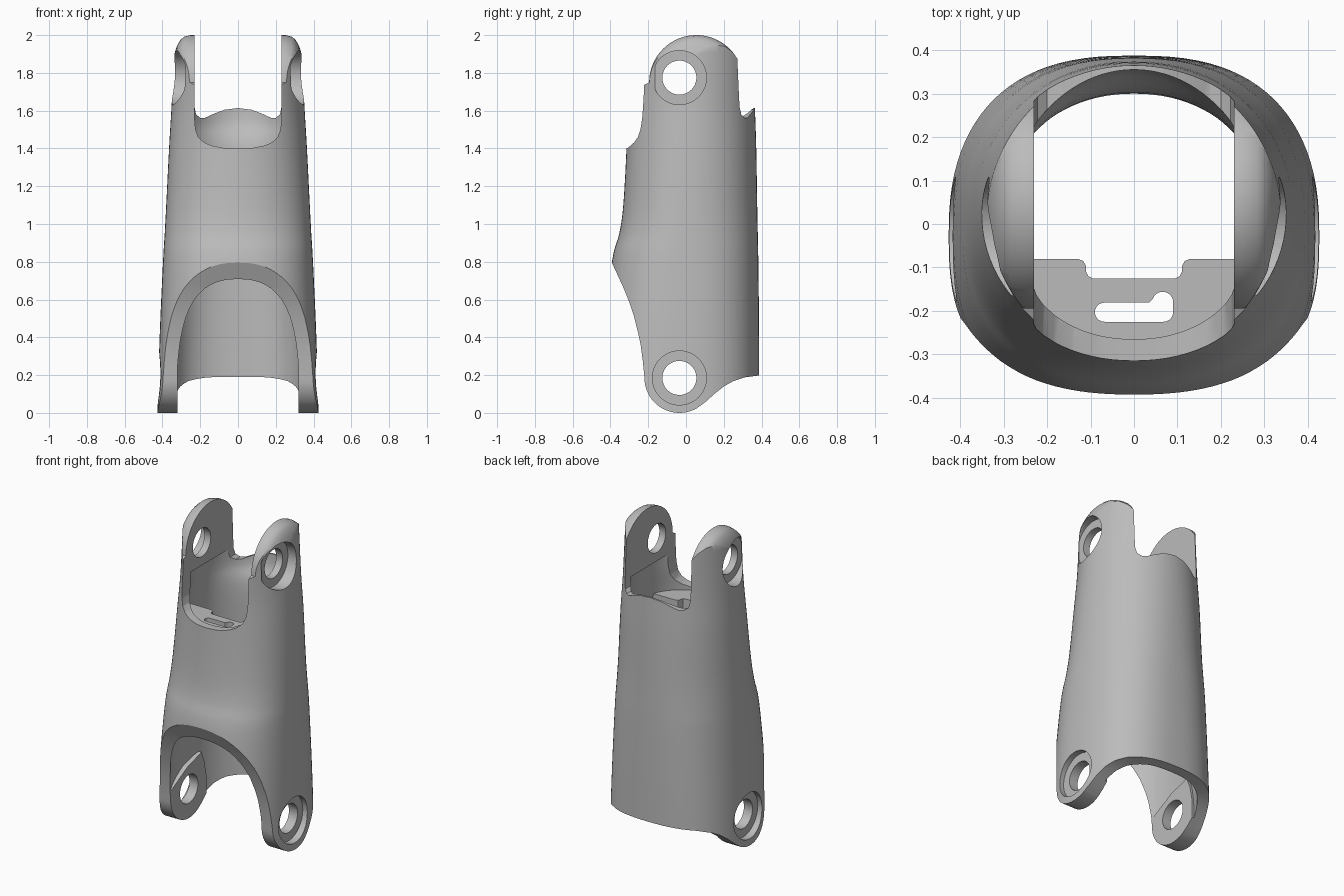
import bpy, bmesh, math
from math import cos, sin, pi, radians

if "Cube" in bpy.data.objects:
    bpy.data.objects.remove(bpy.data.objects["Cube"])

grey = bpy.data.materials.new("plain_grey")
grey.use_nodes = True
grey.diffuse_color = (0.5, 0.5, 0.5, 1)
grey.node_tree.nodes["Principled BSDF"].inputs["Base Color"].default_value = (0.5, 0.5, 0.5, 1)


def loft(name, rings):
    """Closed solid through rings of equal point count."""
    bm = bmesh.new()
    loops = [[bm.verts.new(p) for p in ring] for ring in rings]
    n = len(loops[0])
    for a, b in zip(loops, loops[1:]):
        for i in range(n):
            j = (i + 1) % n
            bm.faces.new((a[i], a[j], b[j], b[i]))
    bm.faces.new(loops[0][::-1])
    bm.faces.new(loops[-1])
    bmesh.ops.recalc_face_normals(bm, faces=bm.faces)
    mesh = bpy.data.meshes.new(name)
    bm.to_mesh(mesh)
    bm.free()
    mesh.materials.append(grey)
    obj = bpy.data.objects.new(name, mesh)
    bpy.context.collection.objects.link(obj)
    return obj


def prism(name, pts, axis, lo, hi):
    """Extrude a 2D outline along an axis."""
    def place(p, t):
        return {"x": (t, p[0], p[1]), "y": (p[0], t, p[1]), "z": (p[0], p[1], t)}[axis]
    return loft(name, [[place(p, t) for p in pts] for t in (lo, hi)])


def arc(cx, cy, r, start, end, steps):
    return [(cx + r * cos(radians(start + (end - start) * i / steps)),
             cy + r * sin(radians(start + (end - start) * i / steps))) for i in range(steps + 1)]


def circle(cx, cy, r, steps=64):
    return arc(cx, cy, r, 0, 360 - 360 / steps, steps - 1)


def boolean(obj, cutter, operation="DIFFERENCE"):
    mod = obj.modifiers.new("cut", "BOOLEAN")
    mod.operation, mod.solver, mod.object = operation, "EXACT", cutter
    bpy.context.view_layer.objects.active = obj
    bpy.ops.object.modifier_apply(modifier=mod.name)
    bpy.data.objects.remove(cutter)


def smooth_stations(stations, steps=4):
    """Catmull-Rom interpolation between cross-section stations."""
    s = [stations[0]] + stations + [stations[-1]]
    out = []
    for p0, p1, p2, p3 in zip(s, s[1:], s[2:], s[3:]):
        for k in range(steps):
            t = k / steps
            out.append([0.5 * (2 * b + (c - a) * t + (2 * a - 5 * b + 4 * c - d) * t * t
                               + (3 * b - a - 3 * c + d) * t ** 3)
                        for a, b, c, d in zip(p0, p1, p2, p3)])
    return out + [list(stations[-1])]


def section(z, a, front, back, mid, power, n=96):
    """Rounded cross-section with separate front and back depth."""
    ring = []
    for i in range(n):
        c, s = cos(2 * pi * i / n), sin(2 * pi * i / n)
        depth = back - mid if s > 0 else mid - front
        ring.append((a * math.copysign(abs(c) ** (2 / power), c),
                     mid + depth * math.copysign(abs(s) ** (2 / power), s), z))
    return ring


# Outer body: height, half width, front, back, centre, roundness
outer = [(-0.05, .428, -.44, .388, -.03, 2.6), (0.4, .415, -.43, .387, -.03, 2.5),
         (0.8, .397, -.392, .383, -.02, 2.4), (0.95, .388, -.353, .38, -.01, 2.3),
         (1.1, .38, -.332, .377, 0, 2.2), (1.4, .365, -.315, .372, .02, 2.1),
         (1.62, .352, -.31, .365, .03, 2), (1.85, .34, -.305, .36, .03, 2),
         (2.05, .33, -.3, .355, .03, 2)]
body = loft("link_body", [section(*s) for s in smooth_stations(outer)])

# Side outline: round lower lugs, front arch, domed upper prongs
LOW, HIGH, HOLE_Y = 0.185, 1.775, -0.035


def side_outline(inset):
    pts = arc(HOLE_Y, LOW, 0.185, 180, 300, 20)
    pts += [(.1, .055), (.15, .1), (.2, .14), (.25, .168), (.31, .188), (.385, .198), (.5, .2), (.5, 1.6)]
    pts += arc(.055, 1.75, .25 - inset, 0, 180, 40)
    pts += [(-.5, 1.6), (-.5, 1.01), (-.39, .79), (-.36, .725), (-.33, .66), (-.3, .585),
            (-.275, .51), (-.255, .43), (-.24, .36), (-.228, .27)]
    return pts


half = [(.25, 0), (.285, .008), (.305, .025), (.322, .055), (.334, .09), (.345, .15), (.5, .15)]
steps = [(-x, i) for x, i in reversed(half)] + half
boolean(body, loft("side_cutter", [[(x, y, z) for y, z in side_outline(i)] for x, i in steps]), "INTERSECT")

# Hollow inside, leaving the lower lug pads and the front shelf
inner = [(-0.1, .357, -.39, .335, -.03, 2.6), (0.4, .35, -.38, .325, -.03, 2.5),
         (0.8, .335, -.34, .315, -.02, 2.4), (1.1, .32, -.28, .305, 0, 2.2),
         (1.41, .3, -.265, .303, .02, 2.1), (1.53, .292, -.265, .348, .03, 2),
         (1.63, .285, -.265, .356, .03, 2)]
cavity = loft("cavity_cutter", [section(*s) for s in smooth_stations(inner)])
pad = [(-.4, -.2), (.14, -.2), (.14, .2), (.12, .3), (.09, .37), (-.05, .33), (-.2, .25), (-.4, .2)]
for lo, hi in ((.32, .7), (-.7, -.32)):
    boolean(cavity, prism("lug_pad", pad, "x", lo, hi))
edge = [(.5, -.08), (.13, -.08), (.117, -.085), (.11, -.097), (.11, -.11), (.105, -.12), (.093, -.126)]
shelf = [(-.5, -.5), (.5, -.5)] + edge + [(-x, y) for x, y in reversed(edge)]
boolean(cavity, prism("shelf", shelf, "z", 1.31, 1.392))
boolean(body, cavity)

# Clevis gap between the upper prongs, deeper at the front
front_gap = [(.23, 2.2), (.23, 1.56), (.225, 1.5), (.21, 1.46), (.18, 1.432), (.14, 1.415), (.08, 1.403)]
back_gap = [(.23, 2.2), (.23, 1.62), (.222, 1.58), (.2, 1.562), (.175, 1.562), (.13, 1.583), (.07, 1.605)]
for pts, bottom, lo, hi in ((front_gap, 1.4, -1, .1), (back_gap, 1.614, 0, 1)):
    outline = pts + [(0, bottom)] + [(-x, z) for x, z in reversed(pts)]
    boolean(body, prism("gap_cutter", outline, "y", lo, hi))

# Keyhole slot in the shelf
slot = arc(-.068, -.203, .022, 90, 270, 12) + arc(.068, -.203, .022, -90, 0, 6)
slot += arc(.066, -.18, .024, 0, 160, 16) + [(.035, -.181)]
boolean(body, prism("slot_cutter", slot, "z", 1.2, 1.398))

# Pivot holes with outside counterbores
for z, floor in ((LOW, .38), (HIGH, .275)):
    boolean(body, prism("hole_cutter", circle(HOLE_Y, z, .09), "x", -1, 1))
    flat = -.165 if z == HIGH else -1
    bore = [(max(y, flat), h) for y, h in circle(HOLE_Y, z, .143)]
    for lo, hi in ((floor, .7), (-.7, -floor)):
        boolean(body, prism("bore_cutter", bore, "x", lo, hi))

# Smooth shading with crisp cut edges
bpy.ops.object.select_all(action="DESELECT")
body.select_set(True)
bpy.context.view_layer.objects.active = body
bpy.ops.object.shade_smooth_by_angle(angle=radians(32))
